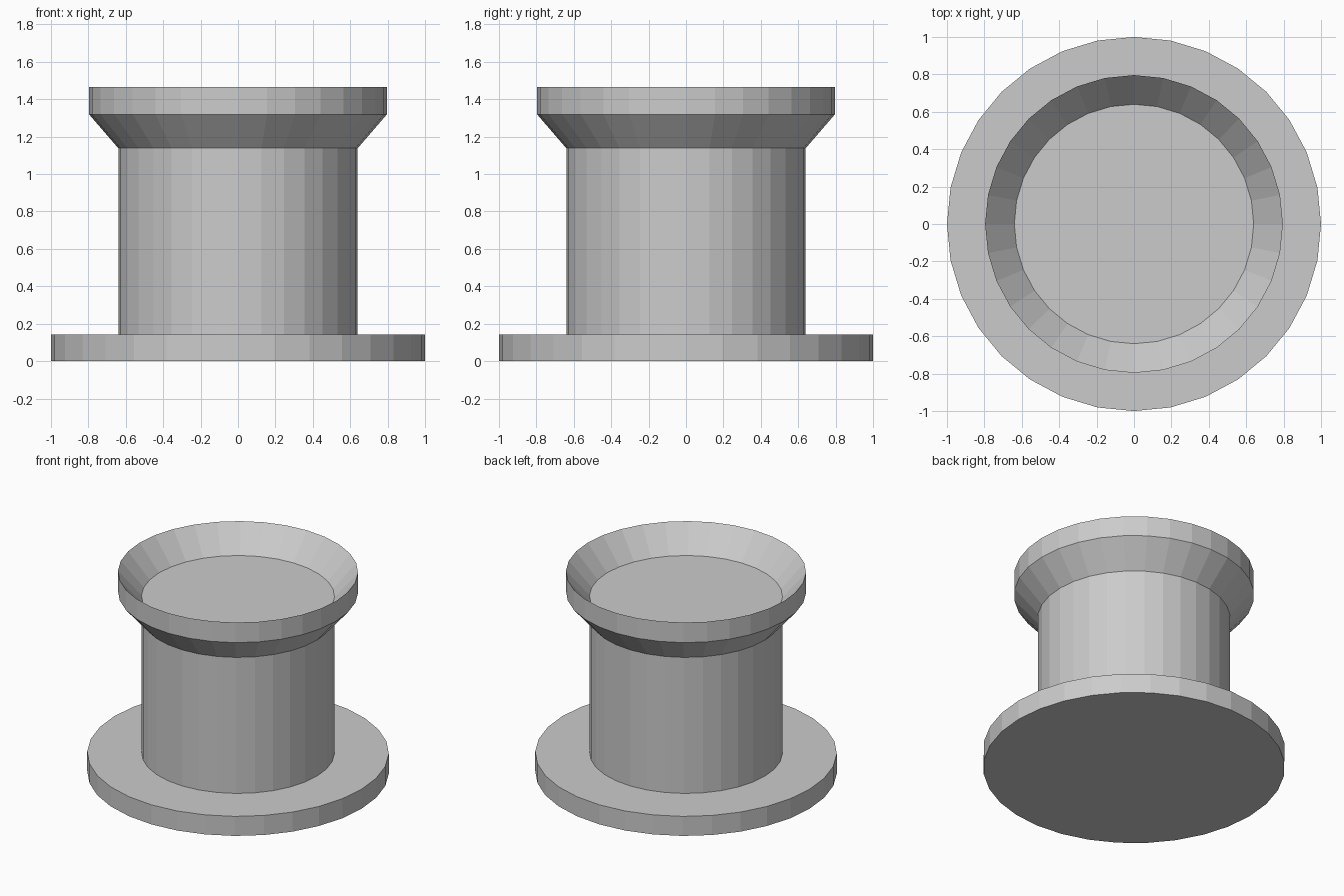
import bpy, bmesh
from math import tau, cos, sin

if "Cube" in bpy.data.objects:
    bpy.data.objects.remove(bpy.data.objects["Cube"])

SIDES = 32


def lathe(name, profile):
    """Flat-faced solid of revolution, from (radius, z) points bottom to top, capped at both ends."""
    bm = bmesh.new()
    rings = [[bm.verts.new((r * cos(tau * i / SIDES), r * sin(tau * i / SIDES), z))
              for i in range(SIDES)] for r, z in profile]
    for low, high in zip(rings, rings[1:]):
        for i in range(SIDES):
            j = (i + 1) % SIDES
            bm.faces.new((low[i], low[j], high[j], high[i]))
    bm.faces.new(rings[0][::-1])
    bm.faces.new(rings[-1])
    mesh = bpy.data.meshes.new(name)
    bm.to_mesh(mesh)
    bm.free()
    obj = bpy.data.objects.new(name, mesh)
    bpy.context.collection.objects.link(obj)
    return obj


# One continuous pedestal: wide base, column, flared rim and recessed top
lathe("flared_pedestal", [
    (1.0, 0.0), (1.0, 0.143),        # base disc
    (0.64, 0.143), (0.64, 1.138),    # column
    (0.796, 1.319), (0.796, 1.466),  # flare and rim
    (0.64, 1.287),                   # recessed floor edge
])
